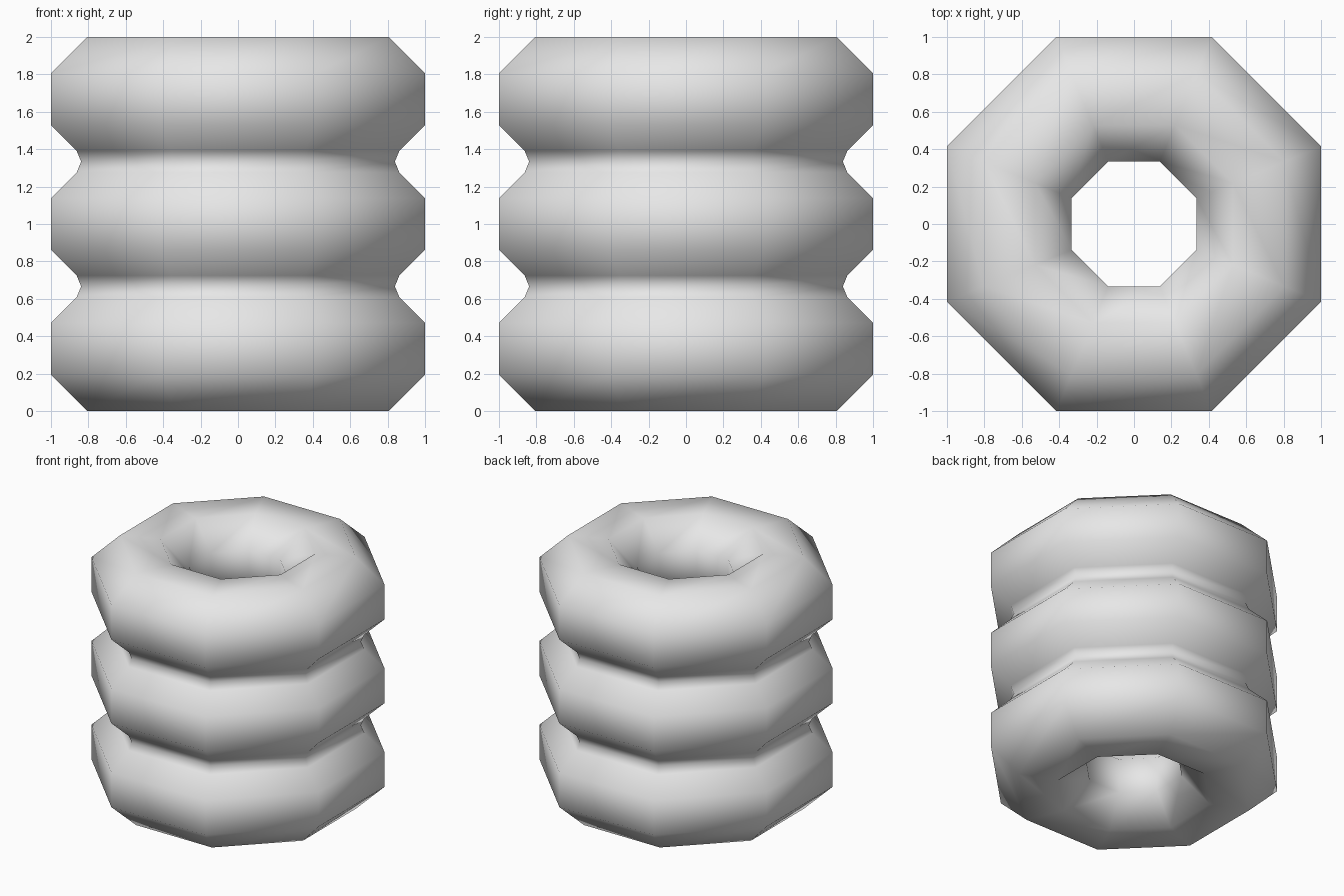
import bpy, bmesh, math

cube = bpy.data.objects.get("Cube")
if cube:
    bpy.data.objects.remove(cube, do_unlink=True)

SIDES = 8
RINGS = 3
TUBE = 1 / 3                                # half-height of one ring
CENTRE = 1 - TUBE                           # middle of the ring wall
HALF = TUBE * math.tan(math.pi / 8)         # half an octagon edge

grey = bpy.data.materials.new("light_grey")
grey.use_nodes = True
colour = (0.8, 0.8, 0.8, 1)
grey.diffuse_color = colour
grey.node_tree.nodes["Principled BSDF"].inputs["Base Color"].default_value = colour

# Outer half of the wall section: (offset from wall middle, height)
outer = [(HALF, 0)]
for i in range(RINGS):
    mid = TUBE * (2 * i + 1)
    outer += [(TUBE, mid - HALF), (TUBE, mid + HALF)]
    if i < RINGS - 1:
        # Softened neck between neighbouring rings
        seam = mid + TUBE
        outer += [(0.196, seam - 0.058), (0.172, seam), (0.196, seam + 0.058)]
outer.append((HALF, 2))

# Mirror the section to get the inner wall
section = [(CENTRE + o, z) for o, z in outer]
section += [(CENTRE - o, z) for o, z in reversed(outer)]

# Revolve the section around z with flat sides facing the axes
bm = bmesh.new()
loops = []
for s in range(SIDES):
    a = 2 * math.pi * (s + 0.5) / SIDES
    k = 1 / math.cos(math.pi / SIDES)
    loops.append([bm.verts.new((r * k * math.cos(a), r * k * math.sin(a), z))
                  for r, z in section])
n = len(section)
for s in range(SIDES):
    p, q = loops[s], loops[(s + 1) % SIDES]
    for j in range(n):
        m = (j + 1) % n
        bm.faces.new((p[j], q[j], q[m], p[m])).smooth = True
bmesh.ops.recalc_face_normals(bm, faces=bm.faces)

mesh = bpy.data.meshes.new("stacked_rings")
bm.to_mesh(mesh)
bm.free()
mesh.materials.append(grey)
body = bpy.data.objects.new("stacked_rings", mesh)
bpy.context.collection.objects.link(body)
